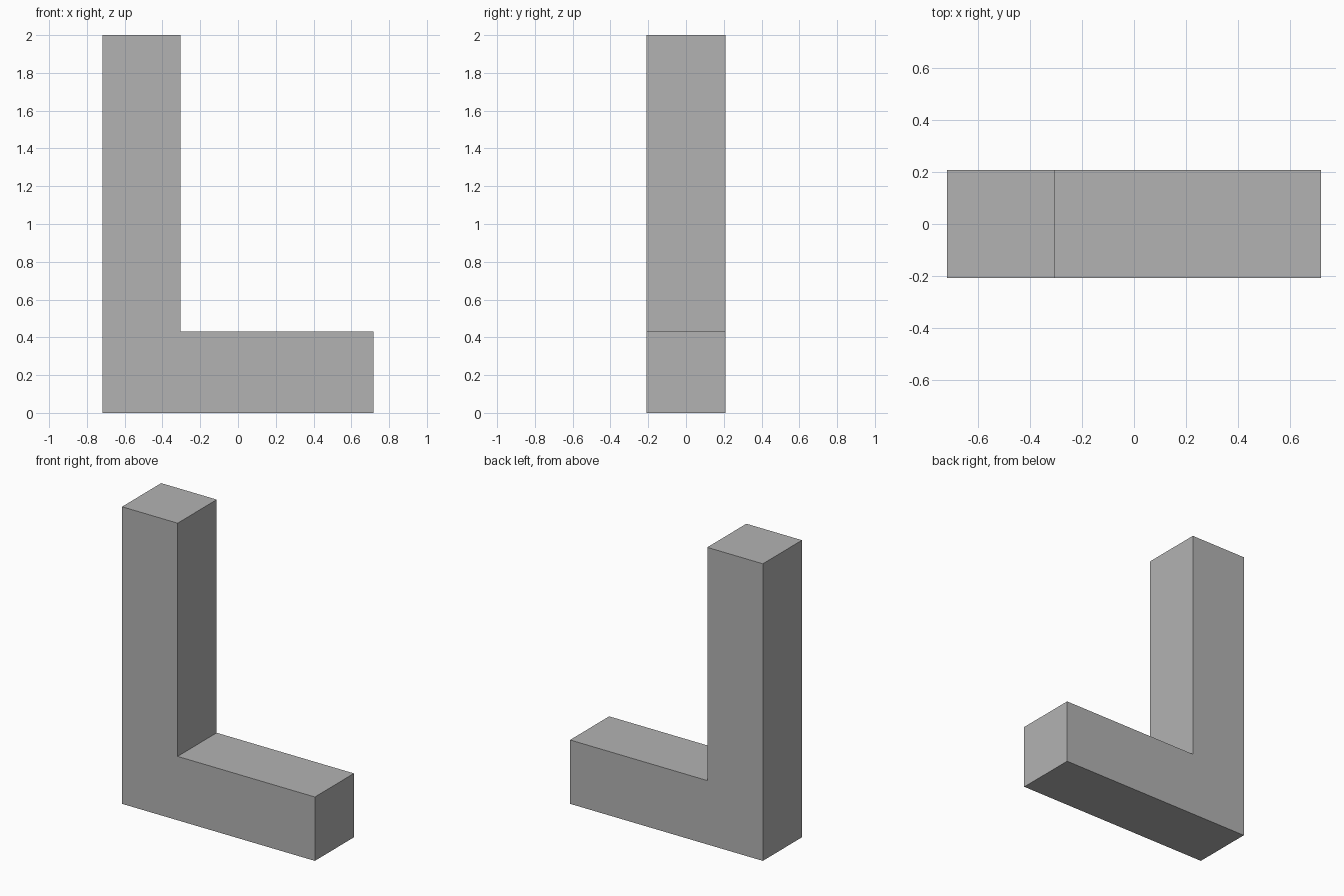
import bpy
import bmesh

cube = bpy.data.objects.get("Cube")
if cube:
    bpy.data.objects.remove(cube, do_unlink=True)

# Overall sizes
HALF_WIDTH, HALF_DEPTH, HEIGHT = 0.718, 0.208, 2.0
INNER_X, FOOT_TOP = -0.304, 0.43

# Plain grey material
grey = bpy.data.materials.new("plain_grey")
grey.use_nodes = True
colour = (0.45, 0.45, 0.45, 1.0)
grey.diffuse_color = colour
grey.node_tree.nodes["Principled BSDF"].inputs["Base Color"].default_value = colour

# L-shaped profile, extruded from front to back
profile = [
    (-HALF_WIDTH, 0), (HALF_WIDTH, 0), (HALF_WIDTH, FOOT_TOP),
    (INNER_X, FOOT_TOP), (INNER_X, HEIGHT), (-HALF_WIDTH, HEIGHT),
]
bm = bmesh.new()
front = bm.faces.new([bm.verts.new((x, -HALF_DEPTH, z)) for x, z in profile])
result = bmesh.ops.extrude_face_region(bm, geom=[front], use_keep_orig=True)
back_verts = [g for g in result["geom"] if isinstance(g, bmesh.types.BMVert)]
bmesh.ops.translate(bm, verts=back_verts, vec=(0, 2 * HALF_DEPTH, 0))
bmesh.ops.recalc_face_normals(bm, faces=bm.faces)

mesh = bpy.data.meshes.new("l_shaped_block")
bm.to_mesh(mesh)
bm.free()
mesh.materials.append(grey)
block = bpy.data.objects.new("l_shaped_block", mesh)
bpy.context.collection.objects.link(block)
